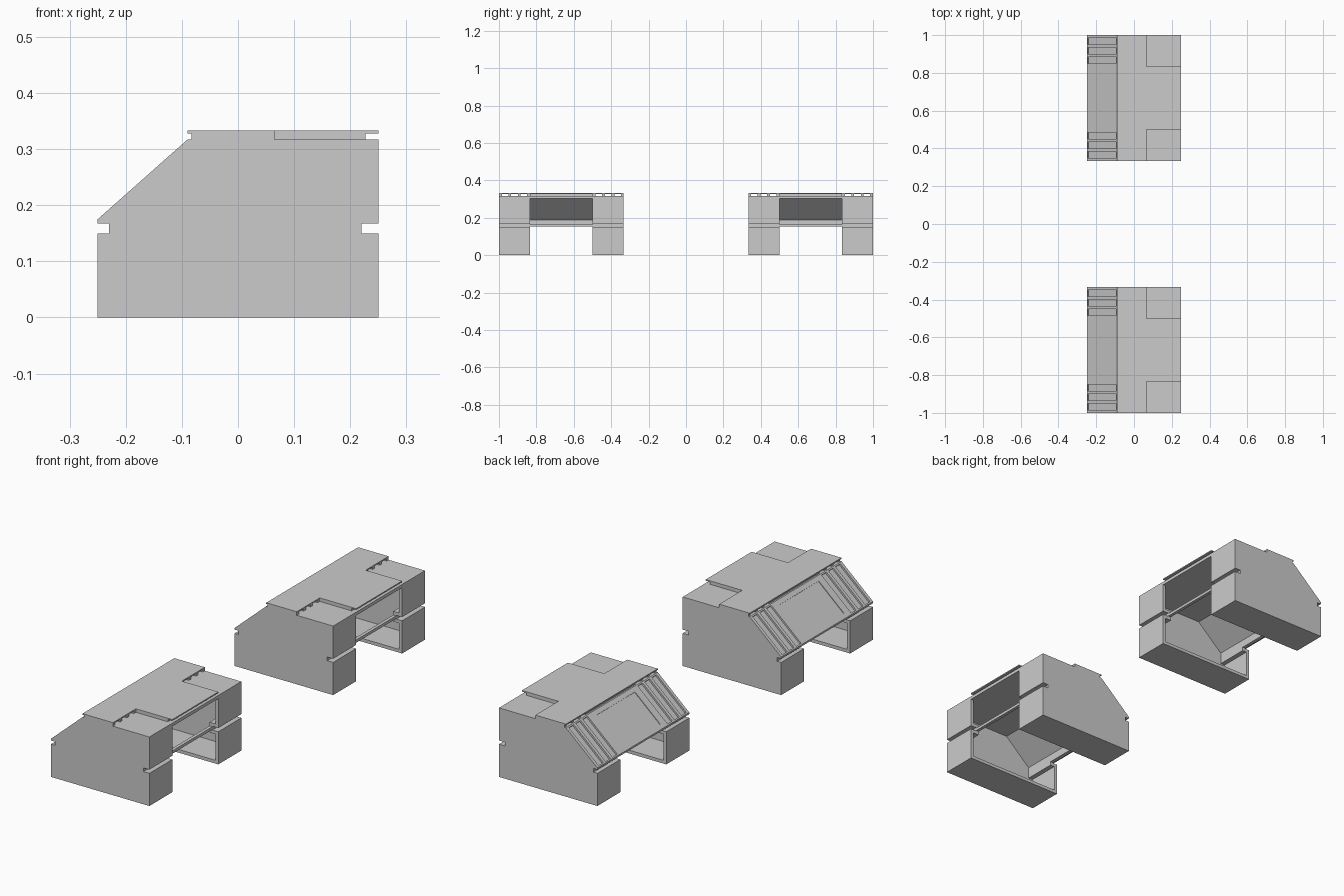
import bpy
import bmesh
from mathutils import Vector

if "Cube" in bpy.data.objects:
    bpy.data.objects.remove(bpy.data.objects["Cube"], do_unlink=True)

grey = bpy.data.materials.new("light_grey")
grey.use_nodes = True
grey.diffuse_color = (0.6, 0.6, 0.6, 1)
grey.node_tree.nodes["Principled BSDF"].inputs["Base Color"].default_value = (0.6, 0.6, 0.6, 1)

HALF = 1 / 3       # half the length of one module
GAP = HALF / 2     # half the opening between its legs


def add_prism(bm, outline, axis, lo, hi):
    """Extrude an outline: axis 'y' takes (x, z) points, axis 'z' takes (x, y)."""
    if axis == 'y':
        verts = [bm.verts.new((a, lo, b)) for a, b in outline]
        move = Vector((0, hi - lo, 0))
    else:
        verts = [bm.verts.new((a, b, lo)) for a, b in outline]
        move = Vector((0, 0, hi - lo))
    face = bm.faces.new(verts)
    ext = bmesh.ops.extrude_face_region(bm, geom=[face])["geom"]
    bmesh.ops.translate(bm, vec=move, verts=[g for g in ext if isinstance(g, bmesh.types.BMVert)])
    bmesh.ops.recalc_face_normals(bm, faces=bm.faces[:])


def rect(x0, x1, z0, z1):
    return [(x0, z0), (x1, z0), (x1, z1), (x0, z1)]


def make_object(name, prisms):
    bm = bmesh.new()
    for prism in prisms:
        add_prism(bm, *prism)
    mesh = bpy.data.meshes.new(name)
    bm.to_mesh(mesh)
    bm.free()
    mesh.materials.append(grey)
    obj = bpy.data.objects.new(name, mesh)
    bpy.context.collection.objects.link(obj)
    return obj


def cut(obj, outline, lo, hi):
    cutter = make_object("cutter", [(outline, 'y', lo, hi)])
    cutter.hide_render = True
    mod = obj.modifiers.new("cut", 'BOOLEAN')
    mod.operation = 'DIFFERENCE'
    mod.solver = 'EXACT'
    mod.object = cutter
    bpy.context.view_layer.objects.active = obj
    bpy.ops.object.modifier_apply(modifier=mod.name)
    bpy.data.objects.remove(cutter, do_unlink=True)


# Hollow body with a groove along both long sides
outer = [(-.25, 0), (.25, 0), (.25, .15), (.22, .15), (.22, .167), (.25, .167),
         (.25, .317), (-.09, .317), (-.25, .175), (-.25, .167), (-.23, .167),
         (-.23, .15), (-.25, .15)]
inner = [(-.235, .015), (.235, .015), (.235, .135), (.205, .135), (.205, .182),
         (.235, .182), (.235, .302), (-.0845, .302), (-.213, .188), (-.213, .135),
         (-.235, .135)]
body = make_object("body_back", [(outer, 'y', -HALF, HALF)])
cut(body, inner, -HALF + .015, HALF - .015)

# Openings between the legs, leaving a rail at groove height
cut(body, rect(-.3, .3, -.1, .152), -GAP, GAP)
cut(body, rect(.1, .3, .165, .302), -GAP, GAP)

# Recessed panel and channels on the slope
low, high = Vector((-.25, .175)), Vector((-.09, .317))
run = high - low
out = Vector((-run.y, run.x)).normalized()


def slope_slab(start, end, depth):
    a, b = low + run * start, low + run * end
    return [tuple(p) for p in (a - out * depth, b - out * depth, b + out * .02, a + out * .02)]


cut(body, slope_slab(.1, .9, .003), -.145, .145)
RIB, SLOT = .0155, .035
slots = [GAP + RIB + i * (RIB + SLOT) for i in range(3)]
for start in slots:
    for lo, hi in ((start, start + SLOT), (-start - SLOT, -start)):
        cut(body, slope_slab(.03, .97, .008), lo, hi)

# Roof: T-shaped sheet on a core, with ribs under both wings
sheet = [(-.09, -HALF), (.065, -HALF), (.065, -GAP), (.25, -GAP),
         (.25, GAP), (.065, GAP), (.065, HALF), (-.09, HALF)]
roof_parts = [(sheet, 'z', .328, .3333),
              (rect(-.083, .227, .317, .328), 'y', -GAP, GAP)]
for start in [GAP] + [s + SLOT for s in slots]:
    end = min(start + RIB, HALF)
    for lo, hi in ((start, end), (-end, -start)):
        roof_parts.append((rect(-.083, .065, .317, .328), 'y', lo, hi))
roof = make_object("roof_back", roof_parts)

# Two identical modules along y
for obj in (body, roof):
    obj.location.y = 2 * HALF
    twin = bpy.data.objects.new(obj.name.replace("back", "front"), obj.data)
    twin.location.y = -2 * HALF
    bpy.context.collection.objects.link(twin)
